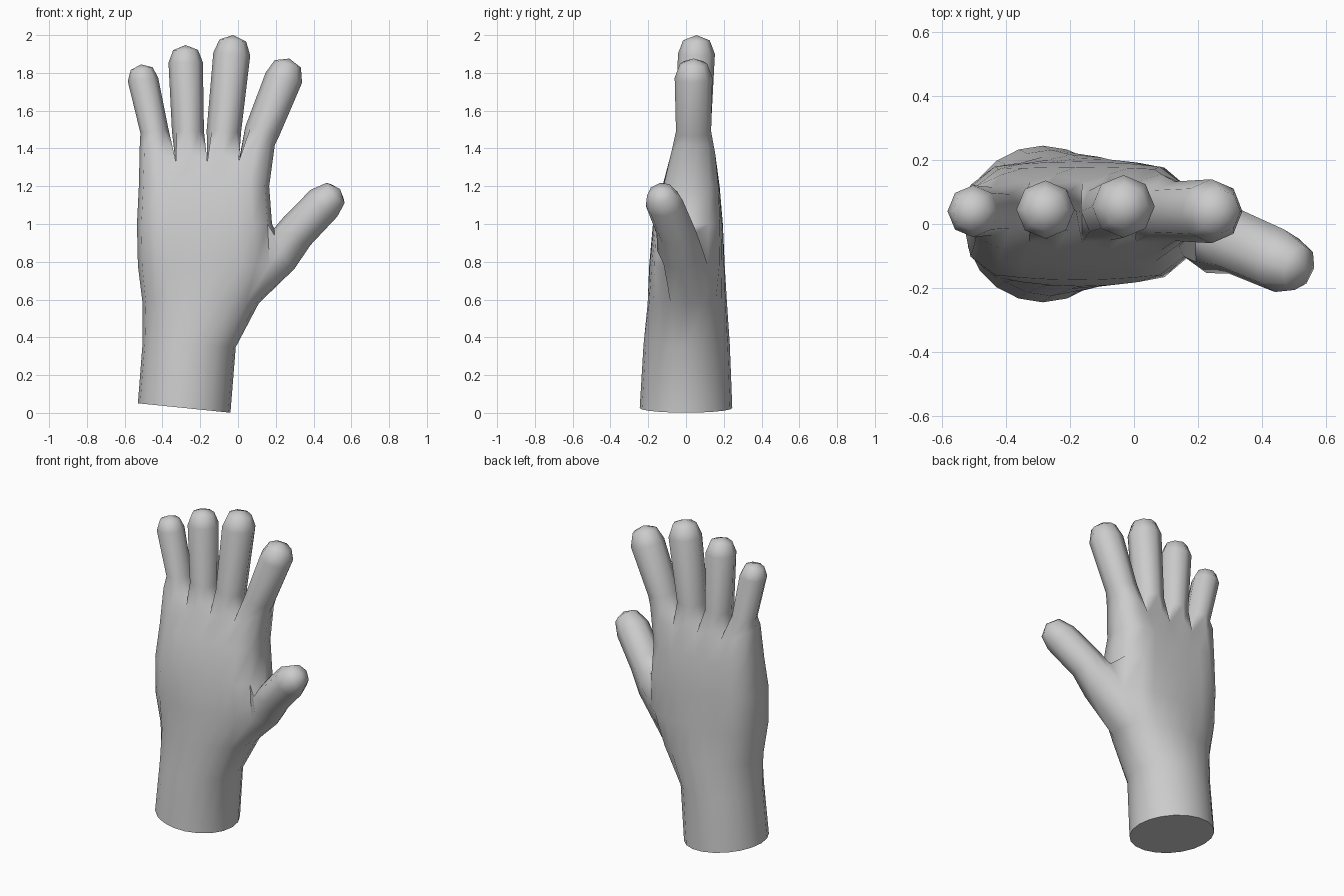
import bpy, bmesh
from math import cos, sin, pi, radians
from mathutils import Vector

cube = bpy.data.objects.get("Cube")
if cube:
    bpy.data.objects.remove(cube)

skin = bpy.data.materials.new("light_grey")
skin.use_nodes = True
grey = (0.6, 0.6, 0.6, 1)
skin.diffuse_color = grey
skin.node_tree.nodes["Principled BSDF"].inputs["Base Color"].default_value = grey

bm = bmesh.new()
COLS = 9      # vertical columns on the palm and on the back of the hand


def palm_ring(z, x0, x1, yf, yb, box, tilt=0):
    """Ring around the arm: front columns, thumb edge, back columns, little-finger edge."""
    cx, hx, cy, hy = (x0 + x1) / 2, (x1 - x0) / 2, (yf + yb) / 2, (yb - yf) / 2

    def vert(u, v):
        return bm.verts.new((cx + hx * u, cy + hy * v, z - tilt * u))

    front, back = [], []
    for i in range(COLS):
        a = pi * (i + 1) / (COLS + 1)
        flat = 0.68 if i in (0, COLS - 1) else 1
        u = (box - 1) * cos(a) + box * 0.93 * (i / 4 - 1)
        v = (1 - box) * sin(a) + box * flat
        front.append(vert(u, -v))
        back.append(vert(u, v))
    return {"f": front, "b": back, "right": vert(-1, 0), "left": vert(1, 0)}


def loop(r):
    return r["f"] + [r["left"]] + r["b"][::-1] + [r["right"]]


def bridge(lower, upper, skip=()):
    n = len(lower)
    for i in range(n):
        if i not in skip:
            j = (i + 1) % n
            bm.faces.new((lower[i], lower[j], upper[j], upper[i]))


def digit(base, rings, tip):
    """Eight-sided finger grown from an open loop, ending in a rounded tip."""
    tip = Vector(tip)
    axis = (tip - Vector(rings[-1][0])).normalized()
    end, end_r = Vector(rings[-1][0]), rings[-1][1]
    cap = end + (tip - end) * 0.72
    rings = rings + [(cap, end_r * 0.72, axis)]
    last = base
    for centre, r, *direction in rings:
        ax = Vector(direction[0]).normalized() if direction else axis
        front = Vector((0, -1, 0))
        front = (front - ax * front.dot(ax)).normalized()
        side = front.cross(ax)
        ring = [bm.verts.new(Vector(centre) + side * r * cos(k * pi / 4)
                             + front * r * sin(k * pi / 4)) for k in range(8)]
        bridge(last, ring)
        last = ring
    top = bm.verts.new(tip)
    for k in range(8):
        bm.faces.new((last[k], last[(k + 1) % 8], top))


# Forearm, wrist and palm: height, right, left, front, back, squareness, tilt
rows = [palm_ring(*p) for p in (
    (0.026, -0.53, -0.04, -0.245, 0.245, 0, 0.025),
    (0.36, -0.505, -0.012, -0.225, 0.232, 0, 0.012),
    (0.58, -0.505, 0.11, -0.203, 0.217, 0.3),
    (0.78, -0.53, 0.19, -0.195, 0.205, 0.65),
    (1.0, -0.535, 0.18, -0.175, 0.195, 0.8),
    (1.2, -0.525, 0.165, -0.125, 0.178, 0.9),
    (1.36, -0.52, 0.195, -0.08, 0.155, 1))]

# The thumb opening spans two rows and the two faces at the left edge
OPEN = (COLS - 1, COLS)
for n in range(len(rows) - 1):
    bridge(loop(rows[n]), loop(rows[n + 1]), OPEN if n in (2, 3) else ())
bm.faces.new(loop(rows[0])[::-1])

# Knuckle line: low webs between the fingers, higher outer edges
knuckles = rows[-1]
for i in range(COLS):
    shift = 0.06 if i in (0, COLS - 1) else (-0.03 if i % 2 == 0 else 0.01)
    for side in "fb":
        knuckles[side][i].co.z += shift
        if i in (2, 4, 6):
            knuckles[side][i].co.y = 0.0375 + (knuckles[side][i].co.y - 0.0375) * 0.8
webs = [knuckles["right"]]
for i in (2, 4, 6):
    mid = (knuckles["f"][i].co + knuckles["b"][i].co) / 2
    webs.append(bm.verts.new(mid - Vector((0, 0, 0.02))))
webs.append(knuckles["left"])
for v in (webs[0], webs[-1]):
    v.co.z += 0.06

# Fingers from little to index: knuckle centre x, end x, end z, tip x, tip z, y, radius
fingers = (
    (-0.442, -0.503, 1.765, -0.513, 1.845, 0.04, 0.081),
    (-0.265, -0.277, 1.855, -0.278, 1.947, 0.045, 0.091),
    (-0.075, -0.033, 1.9, -0.025, 2.0, 0.055, 0.098),
    (0.128, 0.243, 1.775, 0.272, 1.876, 0.04, 0.1))
for k, (x, ex, ez, tx, tz, y, r) in enumerate(fingers):
    f = knuckles["f"][2 * k:2 * k + 3]
    b = knuckles["b"][2 * k:2 * k + 3]
    base = [webs[k], *f, webs[k + 1], *b[::-1]]
    digit(base, [((x, 0.04, 1.49), r * 0.93), ((ex, y, ez), r)], (tx, y, tz))

# Thumb
low, mid, high = rows[2], rows[3], rows[4]
base = [high["left"], high["f"][-1], mid["f"][-1], low["f"][-1],
        low["left"], low["b"][-1], mid["b"][-1], high["b"][-1]]
digit(base, [((0.245, -0.035, 0.87), 0.12, (1, -0.2, 0.5)),
             ((0.315, -0.055, 0.965), 0.103, (1, -0.3, 0.9)),
             ((0.455, -0.115, 1.11), 0.1, (1, -0.3, 1))], (0.54, -0.145, 1.185))

bmesh.ops.recalc_face_normals(bm, faces=bm.faces)
mesh = bpy.data.meshes.new("hand")
bm.to_mesh(mesh)
bm.free()
hand = bpy.data.objects.new("hand", mesh)
mesh.materials.append(skin)
bpy.context.collection.objects.link(hand)
bpy.context.view_layer.objects.active = hand
hand.select_set(True)
bpy.ops.object.shade_smooth_by_angle(angle=radians(65))
